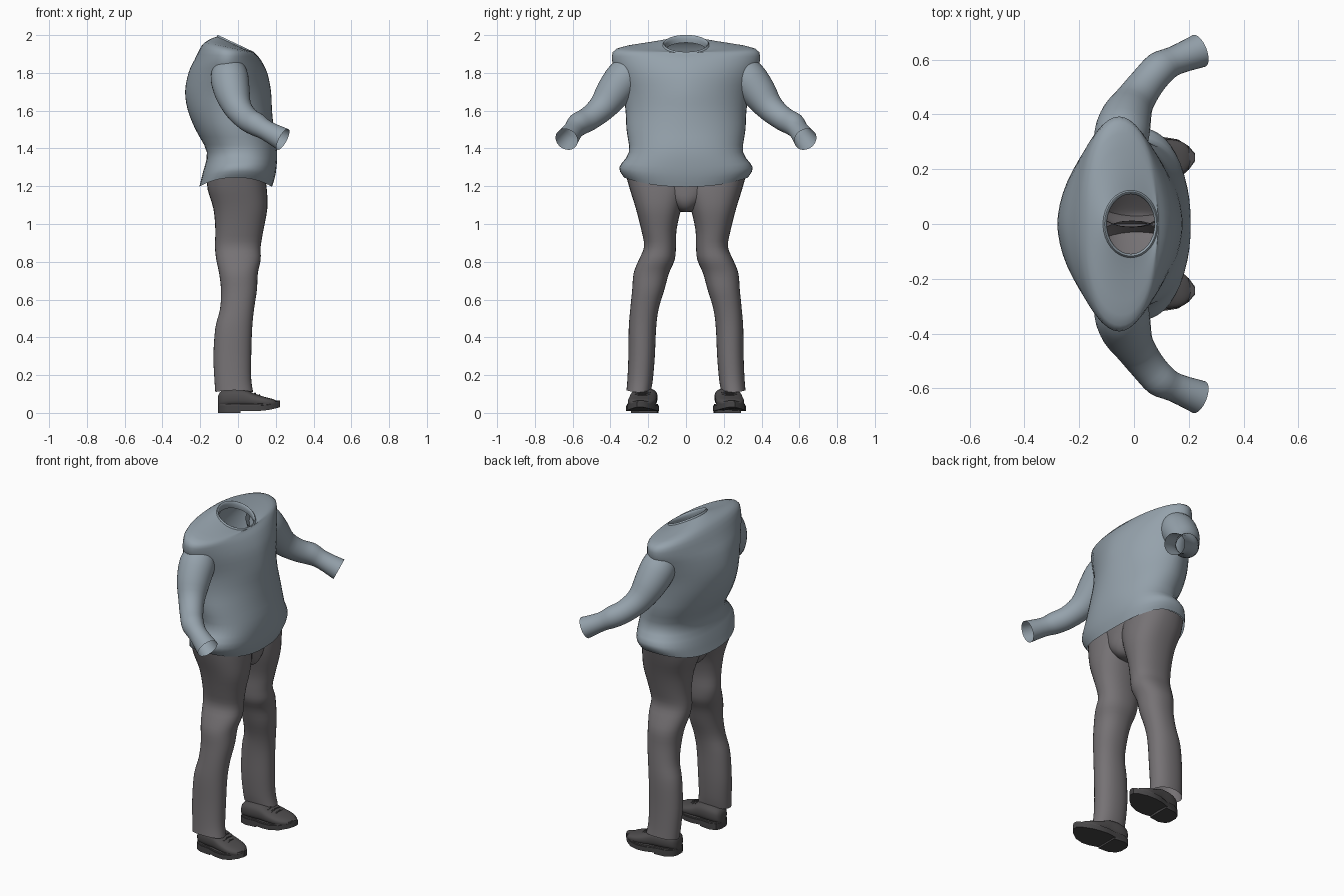
import bpy, bmesh, math
from mathutils import Vector

cube = bpy.data.objects.get("Cube")
if cube:
    bpy.data.objects.remove(cube)


def material(name, rgb):
    m = bpy.data.materials.new(name)
    m.use_nodes = True
    m.diffuse_color = (*rgb, 1)
    bsdf = m.node_tree.nodes["Principled BSDF"]
    bsdf.inputs["Base Color"].default_value = (*rgb, 1)
    bsdf.inputs["Roughness"].default_value = 0.8
    return m


SHIRT = material("shirt blue grey", (0.30, 0.36, 0.41))
TROUSER = material("trouser grey", (0.18, 0.168, 0.176))
LEATHER = material("shoe leather", (0.078, 0.074, 0.076))
SOLE = material("shoe sole", (0.062, 0.06, 0.062))


def finish(name, bm, mat, mirror, angle=50):
    bmesh.ops.recalc_face_normals(bm, faces=bm.faces)
    me = bpy.data.meshes.new(name)
    bm.to_mesh(me)
    bm.free()
    me.materials.append(mat)
    ob = bpy.data.objects.new(name, me)
    bpy.context.collection.objects.link(ob)
    bpy.ops.object.select_all(action='DESELECT')
    ob.select_set(True)
    bpy.context.view_layer.objects.active = ob
    bpy.ops.object.shade_smooth_by_angle(angle=math.radians(angle))
    if mirror:
        mod = ob.modifiers.new("Mirror", 'MIRROR')
        mod.use_axis = (False, True, False)
        mod.use_mirror_merge = False


def ring(centre, u, v, wave=0.0, box=1.0):
    """Section: wave lifts the ends of the u axis, box below 1 squares it."""
    return Vector(centre), Vector(u), Vector(v), wave, box


def flat(z, x0, x1, y0, y1, wave=0.0, box=1.0):
    return ring(((x0 + x1) / 2, (y0 + y1) / 2, z),
                ((x1 - x0) / 2, 0, 0), (0, (y1 - y0) / 2, 0), wave, box)


def spline(a, b, c, d, t):
    return 0.5 * (2 * b + (c - a) * t + (2 * a - 5 * b + 4 * c - d) * t * t
                  + (3 * b - a - 3 * c + d) * t ** 3)


def loft(name, rings, mat, mirror=False, steps=3, segs=32, caps=False):
    """Skin smoothly interpolated sections."""
    sections = []
    last = len(rings) - 1
    for i in range(last):
        four = [rings[max(0, min(last, i + k))] for k in (-1, 0, 1, 2)]
        for s in range(steps):
            sections.append([spline(*(r[j] for r in four), s / steps)
                             for j in range(5)])
    sections.append(rings[-1])
    bm = bmesh.new()
    loops = []
    for c, u, v, wave, box in sections:
        loop = []
        for k in range(segs):
            a = 2 * math.pi * k / segs
            co, si = math.cos(a), math.sin(a)
            p = math.copysign(abs(co) ** box, co)
            q = math.copysign(abs(si) ** box, si)
            lift = Vector((0, 0, wave * co * co))
            loop.append(bm.verts.new(c + u * p + v * q + lift))
        loops.append(loop)
    for a, b in zip(loops, loops[1:]):
        for k in range(segs):
            n = (k + 1) % segs
            bm.faces.new((a[k], a[n], b[n], b[k]))
    if caps:
        bm.faces.new(loops[0])
        bm.faces.new(loops[-1])
    finish(name, bm, mat, mirror)


def tube(name, path, mat, **kw):
    """Loft round sections square to a path of (x, y, z, radius)."""
    pts = [Vector(p[:3]) for p in path]
    rings = []
    for i, p in enumerate(path):
        t = (pts[min(i + 1, len(pts) - 1)] - pts[max(i - 1, 0)]).normalized()
        u = t.cross(Vector((1, -1, 0))).normalized()
        rings.append(ring(pts[i], u * p[3], t.cross(u) * p[3]))
    loft(name, rings, mat, True, **kw)


def foot_y(x):
    """Centre line of the slightly turned-out foot."""
    return 0.221 + 0.1 * x


def plate(name, outline, z0, z1, mat, spring=0.0):
    """Extruded footprint from (x, half width), toe lifted by spring."""
    pts = [(x, foot_y(x) + w) for x, w in outline]
    pts += [(x, foot_y(x) - w) for x, w in reversed(outline)]
    bm = bmesh.new()
    low, high = [[bm.verts.new((x, y, z + spring * max(0, (x - 0.1) / 0.12) ** 2))
                  for x, y in pts] for z in (z0, z1)]
    bm.faces.new(low)
    bm.faces.new(high)
    for k in range(len(pts)):
        n = (k + 1) % len(pts)
        bm.faces.new((low[k], low[n], high[n], high[k]))
    finish(name, bm, mat, True, 40)


# Shirt body: hem, waist blouse, chest, shoulders, sloping neckline
body = [flat(z, x0, x1, -w, w, lift, box) for z, x0, x1, w, lift, box in (
    (1.245, -0.205, 0.18, 0.327, -0.048, 0.85), (1.30, -0.187, 0.20, 0.353, -0.03, 0.86),
    (1.38, -0.165, 0.207, 0.302, 0, 0.9), (1.50, -0.225, 0.19, 0.315, 0, 1),
    (1.60, -0.265, 0.18, 0.32, 0, 1.08), (1.70, -0.28, 0.175, 0.335, 0, 1.15),
    (1.80, -0.262, 0.155, 0.37, 0, 1.15), (1.87, -0.23, 0.12, 0.392, 0, 1.08))]
body += [ring((-0.05, 0, 1.925), (0.14, 0, -0.022), (0, 0.37, 0), 0, 0.95),
         ring((-0.03, 0, 1.943), (0.118, 0, -0.035), (0, 0.23, 0), 0, 0.97),
         ring((-0.012, 0, 1.948), (0.095, 0, -0.045), (0, 0.113, 0))]
loft("shirt_body", body, SHIRT, segs=48)

# Collar band with a turned-in inner edge
loft("collar", [ring((-0.012, 0, z), (r, 0, -0.045), (0, r + 0.022, 0))
                for z, r in ((1.932, 0.106), (1.953, 0.099),
                             (1.955, 0.092), (1.94, 0.087), (1.915, 0.09))],
     SHIRT, steps=2)

# Sleeves sweep out, down and forward to open cuffs
tube("sleeves", [(-0.05, 0.27, 1.84, 0.08), (-0.045, 0.325, 1.775, 0.10),
                 (-0.028, 0.39, 1.69, 0.092), (0.002, 0.45, 1.61, 0.073),
                 (0.05, 0.518, 1.555, 0.064), (0.097, 0.57, 1.527, 0.062),
                 (0.15, 0.597, 1.495, 0.053), (0.238, 0.632, 1.448, 0.062)], SHIRT)

# Trouser seat, closing to the crotch
loft("trouser_seat", [flat(z, x0, x1, -w, w) for z, x0, x1, w in (
    (1.27, -0.155, 0.14, 0.24), (1.20, -0.152, 0.142, 0.20),
    (1.13, -0.125, 0.143, 0.12), (1.085, -0.09, 0.12, 0.065),
    (1.066, -0.04, 0.08, 0.035), (1.063, 0.014, 0.016, 0.001))], TROUSER)

# Trouser legs, bowed at the knee
loft("trouser_legs", [flat(z, x0, x1, y0, y1, w, b) for z, x0, x1, y0, y1, w, b in (
    (1.25, -0.165, 0.142, -0.01, 0.316, 0, 0.88), (1.18, -0.16, 0.153, -0.01, 0.296, 0, 0.85),
    (1.08, -0.13, 0.155, 0.025, 0.265, 0, 0.85), (0.97, -0.12, 0.135, 0.05, 0.237, 0, 0.9),
    (0.88, -0.122, 0.12, 0.053, 0.222, 0, 0.9), (0.81, -0.115, 0.12, 0.06, 0.25, 0, 0.9),
    (0.74, -0.10, 0.105, 0.09, 0.277, 0, 0.9), (0.65, -0.09, 0.10, 0.115, 0.285, 0, 0.9),
    (0.55, -0.095, 0.085, 0.145, 0.295, 0, 0.9), (0.45, -0.12, 0.075, 0.158, 0.303, 0, 0.9),
    (0.30, -0.13, 0.07, 0.165, 0.305, 0, 0.9), (0.18, -0.125, 0.07, 0.175, 0.31, 0, 0.9),
    (0.12, -0.12, 0.08, 0.185, 0.315, -0.01, 0.9))], TROUSER, True)

# Shoe uppers, from heel to toe
loft("shoe_uppers", [ring((x, foot_y(x), (0.03 + top) / 2),
                          (0, 0, (top - 0.03) / 2), (0, w, 0), 0, 0.75)
                     for x, w, top in (
    (-0.105, 0.025, 0.09), (-0.09, 0.05, 0.115), (-0.04, 0.066, 0.13),
    (0.03, 0.07, 0.128), (0.08, 0.074, 0.105), (0.14, 0.073, 0.085),
    (0.185, 0.055, 0.073), (0.212, 0.025, 0.058))],
     LEATHER, True, caps=True)

# Soles and heel blocks
foot = ((-0.105, 0.025), (-0.092, 0.052), (-0.055, 0.07), (0.0, 0.07),
        (0.06, 0.084), (0.11, 0.085), (0.16, 0.072), (0.2, 0.043), (0.222, 0.015))
plate("shoe_soles", foot, 0.01, 0.038, SOLE, 0.02)
plate("shoe_welts", [(x, w - 0.004) for x, w in foot], 0.038, 0.046, LEATHER, 0.02)
plate("shoe_heels", foot[:4] + ((0.012, 0.068),), 0.0, 0.02, SOLE)

# Laces across the instep
for i in range(3):
    x, z = 0.068 + 0.022 * i, 0.113 - 0.009 * i
    y = foot_y(x)
    tube(f"shoe_lace_{i + 1}", [(x, y - 0.04, z - 0.008, 0.004), (x, y, z, 0.004),
                                (x, y + 0.04, z - 0.008, 0.004)],
         SOLE, segs=8, caps=True)
